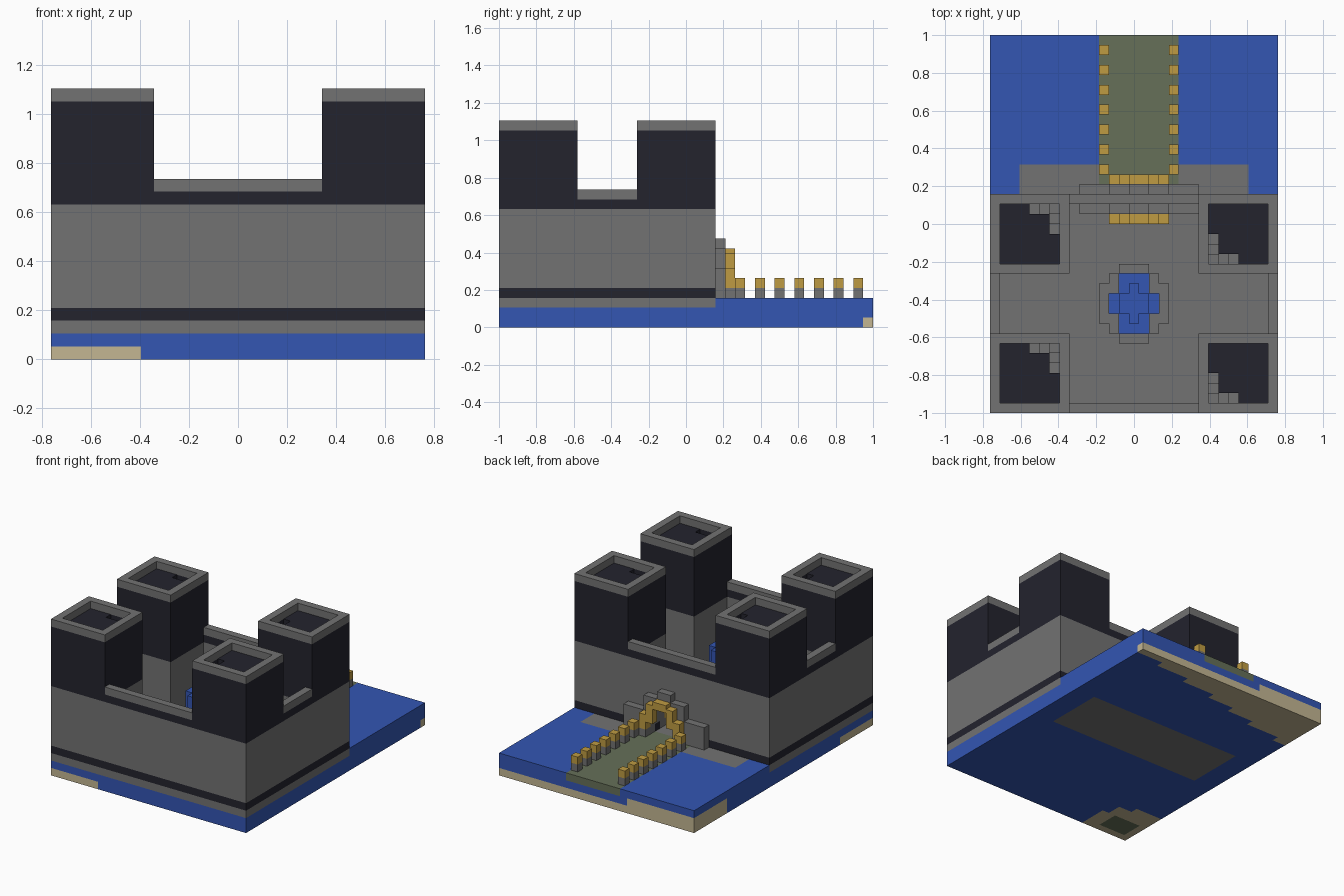
import bpy, bmesh
from mathutils import Vector, Matrix

cube = bpy.data.objects.get("Cube")
if cube:
    bpy.data.objects.remove(cube, do_unlink=True)

# Block grid: 29 wide, 38 deep, 21 high
W, D, H = 29, 38, 21
U = 2 / D


def material(name, rgb):
    m = bpy.data.materials.new(name)
    m.use_nodes = True
    m.diffuse_color = (*rgb, 1)
    m.node_tree.nodes["Principled BSDF"].inputs["Base Color"].default_value = (*rgb, 1)
    return m


STONE = material("grey stone", (0.17, 0.17, 0.17))
DARK = material("dark slate", (0.017, 0.017, 0.027))
WATER = material("blue water", (0.033, 0.092, 0.45))
MOSS = material("mossy path", (0.133, 0.162, 0.098))
GOLD = material("gold", (0.52, 0.33, 0.055))
SAND = material("sand", (0.55, 0.47, 0.29))


def add_box(bm, x0, x1, y0, y1, z0, z1):
    centre = Vector(((x0 + x1 - W) / 2, (y0 + y1 - D) / 2, (z0 + z1) / 2)) * U
    size = Vector((x1 - x0, y1 - y0, z1 - z0)) * U
    bmesh.ops.create_cube(bm, size=1, matrix=Matrix.LocRotScale(centre, None, size))


def finish(name, bm, mats):
    mesh = bpy.data.meshes.new(name)
    bm.to_mesh(mesh)
    bm.free()
    for m in mats:
        mesh.materials.append(m)
    obj = bpy.data.objects.new(name, mesh)
    bpy.context.scene.collection.objects.link(obj)
    return obj


def part(name, mat, boxes):
    bm = bmesh.new()
    for b in boxes:
        add_box(bm, *b)
    return finish(name, bm, [mat])


# Ground slab, coloured per block
def ground_colour(x, y, z):
    from_left = W - x
    if 11 < x < 19 and y > 22 and z > 2:
        return 2
    if (3 < x < 26 and 17 < y < 25) or (z > 2 and y < 22):
        return 1
    shore = 1 + int(from_left / 4.5)
    if D - y < shore and (z < 1 or (z < 2 and x < 10)):
        return 3
    if z < 1 and x < 7 and y < 7 and x + y < 11:
        return 2 if 1 < x < 5 and 1 < y < 4 else 3
    return 0


bm = bmesh.new()
add_box(bm, 0, W, 0, D, 0, 3)
for axis, count, offset in ((0, W, W / 2), (1, D, D / 2), (2, 3, 0)):
    normal = Vector((0, 0, 0))
    normal[axis] = 1
    for i in range(1, count):
        geom = bm.verts[:] + bm.edges[:] + bm.faces[:]
        bmesh.ops.bisect_plane(bm, geom=geom, plane_co=normal * (i - offset) * U, plane_no=normal)
bm.normal_update()
for f in bm.faces:
    c = f.calc_center_median() / U - f.normal * 0.5
    f.material_index = ground_colour(c.x + W / 2, c.y + D / 2, c.z)
finish("ground_slab", bm, [WATER, STONE, MOSS, SAND])


def ring(x0, x1, y0, y1, z0, z1):
    return [(x0, x1, y0, y0 + 1, z0, z1), (x0, x1, y1 - 1, y1, z0, z1),
            (x0, x0 + 1, y0 + 1, y1 - 1, z0, z1), (x1 - 1, x1, y0 + 1, y1 - 1, z0, z1)]


# Corner towers with a stair hole in each roof
def tower(name, x, y, turned):
    def local(x0, x1, y0, y1, z0, z1):
        if turned:
            x0, x1, y0, y1 = 8 - x1, 8 - x0, 8 - y1, 8 - y0
        return (x + x0, x + x1, y + y0, y + y1, z0, z1)

    area = (x, x + 8, y, y + 8)
    part(name + "_plinth_band", DARK, [(*area, 3, 4)])
    part(name + "_body", STONE, [(*area, 4, 12)])
    roof = [local(1, 4, 1, 7, 19, 20), local(4, 6, 1, 6, 19, 20), local(6, 7, 1, 4, 19, 20)]
    part(name + "_upper", DARK, [(*area, 12, 14)] + ring(*area, 14, 20) + roof)
    part(name + "_rim", STONE, ring(*area, 20, H))
    cells = [(4, 6), (5, 6), (6, 6), (6, 5), (6, 4)]
    part(name + "_stairs", STONE,
         [local(i, i + 1, j, j + 1, 14, 19 - n) for n, (i, j) in enumerate(cells)])


for depth, y in (("front", 0), ("back", 14)):
    tower(depth + "_right_tower", 0, y, False)
    tower(depth + "_left_tower", W - 8, y, True)


# Curtain walls between the towers
def wall(name, spans, lintels=()):
    full = list(spans) + list(lintels)
    part(name + "_plinth_band", DARK, [(*s, 3, 4) for s in spans])
    part(name + "_body", STONE, [(*s, 4, 12) for s in spans] + [(*s, 7, 12) for s in lintels])
    part(name + "_top_band", DARK, [(*s, 12, 13) for s in full])
    part(name + "_rim", STONE, [(*s, 13, 14) for s in full])


wall("front_wall", [(8, 21, 0, 1)])
wall("right_wall", [(0, 1, 8, 14)])
wall("left_wall", [(28, 29, 8, 14)])
wall("back_wall", [(8, 13, 21, 22), (17, 21, 21, 22)], [(13, 17, 21, 22)])


# Gate surround and gold arch, outside and inside the back wall
def gate(name, y_stone, y_gold):
    s, g = (y_stone, y_stone + 1), (y_gold, y_gold + 1)
    part(name + "_surround", STONE, [
        (9, 12, *s, 3, 6), (18, 21, *s, 3, 6), (12, 13, *s, 3, 8), (17, 18, *s, 3, 8),
        (13, 17, *s, 7, 8), (14, 16, *s, 8, 9)])
    part(name + "_arch_feet", STONE, [(12, 13, *g, 3, 4), (17, 18, *g, 3, 4)])
    part(name + "_arch", GOLD, [
        (12, 13, *g, 4, 6), (17, 18, *g, 4, 6), (13, 14, *g, 5, 7), (16, 17, *g, 5, 7),
        (14, 16, *g, 7, 8), (13, 14, *g, 7, 7.5), (16, 17, *g, 7, 7.5)])


gate("outer_gate", 22, 23)
gate("inner_gate", 20, 19)

# Causeway posts
posts = [(x, x + 1, y, y + 1) for x in (11, 18) for y in range(24, 37, 2)]
part("post_bases", STONE, [(*p, 3, 4) for p in posts])
part("post_caps", GOLD, [(*p, 4, 5) for p in posts])

# Courtyard fountain: stepped basin, pool and tall jet
part("fountain_basin", STONE, [
    (x, x2, y, y2, 3, 4) for x, x2, y, y2 in
    ((11, 12, 9, 13), (17, 18, 9, 13), (13, 16, 7, 8), (13, 16, 14, 15),
     (12, 13, 8, 10), (12, 13, 12, 14), (16, 17, 8, 10), (16, 17, 12, 14))])
part("fountain_pool", WATER, [(13, 16, 8, 14, 3, 3.7), (12, 13, 10, 12, 3, 3.7),
                              (16, 17, 10, 12, 3, 3.7)])
part("fountain_jet", WATER, [(13, 16, 10, 12, 3.7, 11), (14, 15, 9, 10, 3.7, 11),
                             (14, 15, 12, 13, 3.7, 11)])
